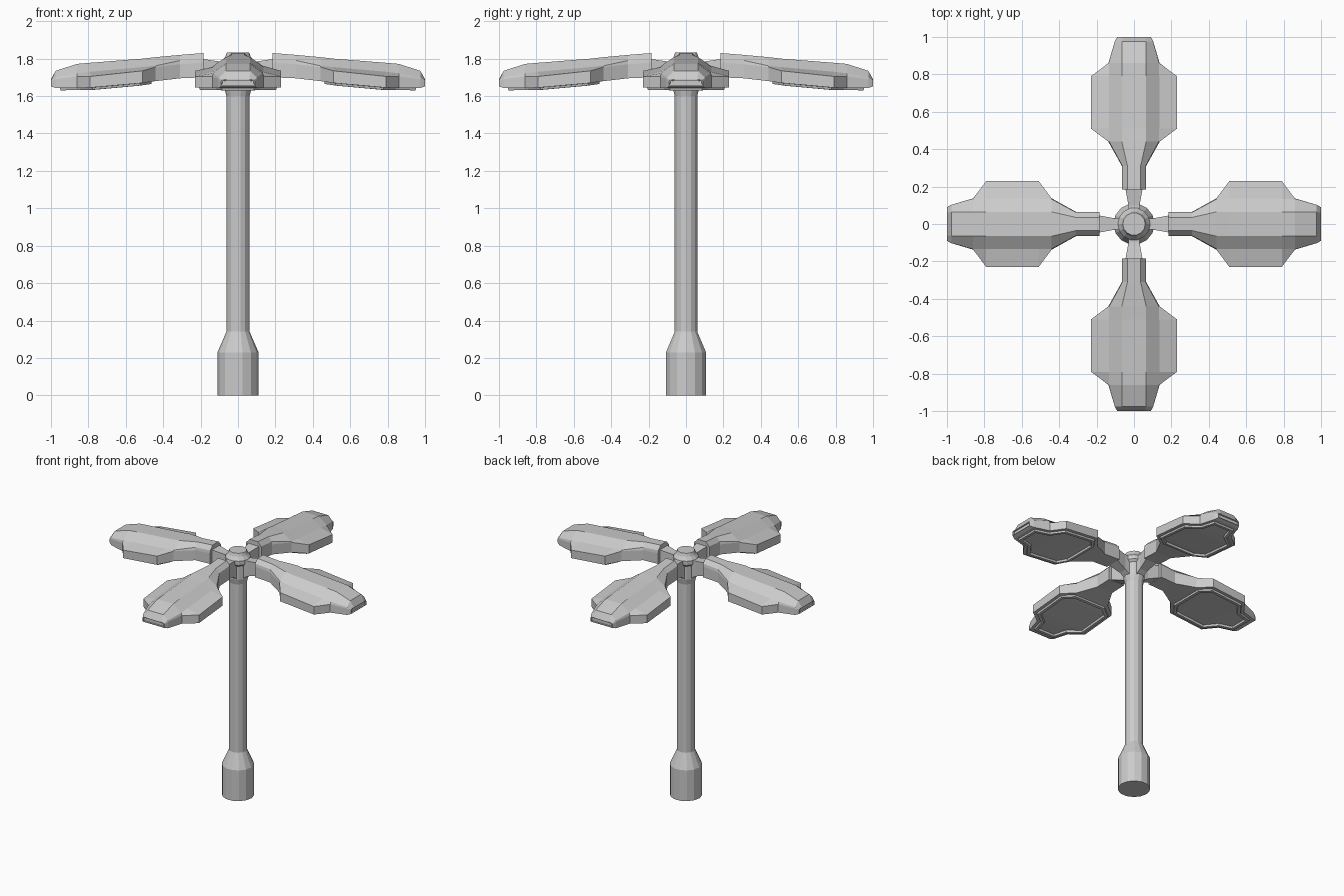
import bpy, bmesh, math
from mathutils import Matrix

if "Cube" in bpy.data.objects:
    bpy.data.objects.remove(bpy.data.objects["Cube"])


def finish(bm, name, turn=0.0):
    bmesh.ops.rotate(bm, verts=bm.verts, cent=(0, 0, 0),
                     matrix=Matrix.Rotation(turn, 3, 'Z'))
    mesh = bpy.data.meshes.new(name)
    bm.to_mesh(mesh)
    bm.free()
    obj = bpy.data.objects.new(name, mesh)
    bpy.context.collection.objects.link(obj)
    return obj


def loft(rings):
    """Bridge closed rings of points and cap both ends."""
    bm = bmesh.new()
    loops = [[bm.verts.new(p) for p in ring] for ring in rings]
    n = len(loops[0])
    sides = []
    for a, b in zip(loops, loops[1:]):
        sides.append([bm.faces.new((a[i], a[(i + 1) % n], b[(i + 1) % n], b[i]))
                      for i in range(n)])
    bm.faces.new(loops[0][::-1])
    end = bm.faces.new(loops[-1])
    bmesh.ops.recalc_face_normals(bm, faces=bm.faces)
    return bm, sides, end


def lathe(name, profile, sides):
    rings = [[(r * math.cos(2 * math.pi * i / sides),
               r * math.sin(2 * math.pi * i / sides), z) for i in range(sides)]
             for r, z in profile]
    return finish(loft(rings)[0], name)


# Pole with wide foot and flared neck
lathe("pole", [(.11, 0), (.11, .23), (.062, .34), (.062, 1.60),
               (.072, 1.64), (.072, 1.76)], 14)
# Cap on the pole
lathe("pole_cap", [(.072, 1.74), (.087, 1.755), (.087, 1.785),
                   (.068, 1.81), (.06, 1.832)], 14)

# Lamp head stations: x, half widths (ridge, shoulder, skirt),
# heights (ridge, shoulder, skirt, bottom)
STATIONS = [
    (.185, .035, .062, .065, 1.83, 1.80, 1.78, 1.70),
    (.31, .035, .062, .065, 1.82, 1.79, 1.77, 1.695),
    (.44, .065, .132, .137, 1.808, 1.762, 1.755, 1.68),
    (.51, .065, .135, .23, 1.80, 1.755, 1.735, 1.67),
    (.79, .065, .135, .23, 1.778, 1.73, 1.705, 1.645),
    (.86, .065, .132, .137, 1.772, 1.722, 1.705, 1.643),
    (.975, .065, .10, .103, 1.735, 1.70, 1.69, 1.643),
    (1.0, .06, .088, .09, 1.69, 1.685, 1.68, 1.652),
]


def lamp_head(turn):
    rings = []
    for x, r, s, k, zr, zs, zk, zb in STATIONS:
        half = [(r, zr), (s, zs), (k, zk), (k, zb)]
        rings.append([(x, y, z) for y, z in half] +
                     [(x, -y, z) for y, z in half[::-1]])
    bm, sides, end = loft(rings)
    # Stepped rim and recessed lens underneath
    lens = [sides[i][3] for i in range(2, 6)]
    for width, depth in ((.022, 0), (.004, .012), (.02, 0), (.004, -.014)):
        bmesh.ops.inset_region(bm, faces=lens, thickness=width, depth=depth,
                               use_even_offset=True)
    # Slot in the tip
    bmesh.ops.inset_region(bm, faces=[end], thickness=.006, depth=0)
    bmesh.ops.inset_region(bm, faces=[end], thickness=.001, depth=-.01)
    finish(bm, "lamp_head", turn)


def bracket(turn):
    rings = [[(x, -w, lo), (x, w, lo), (x, w, hi), (x, -w, hi)]
             for x, w, lo, hi in ((.04, .03, 1.63, 1.785), (.10, .03, 1.67, 1.785),
                                  (.20, .048, 1.71, 1.80))]
    finish(loft(rings)[0], "bracket", turn)


# Four heads around the pole
for i in range(4):
    lamp_head(i * math.pi / 2)
    bracket(i * math.pi / 2)
